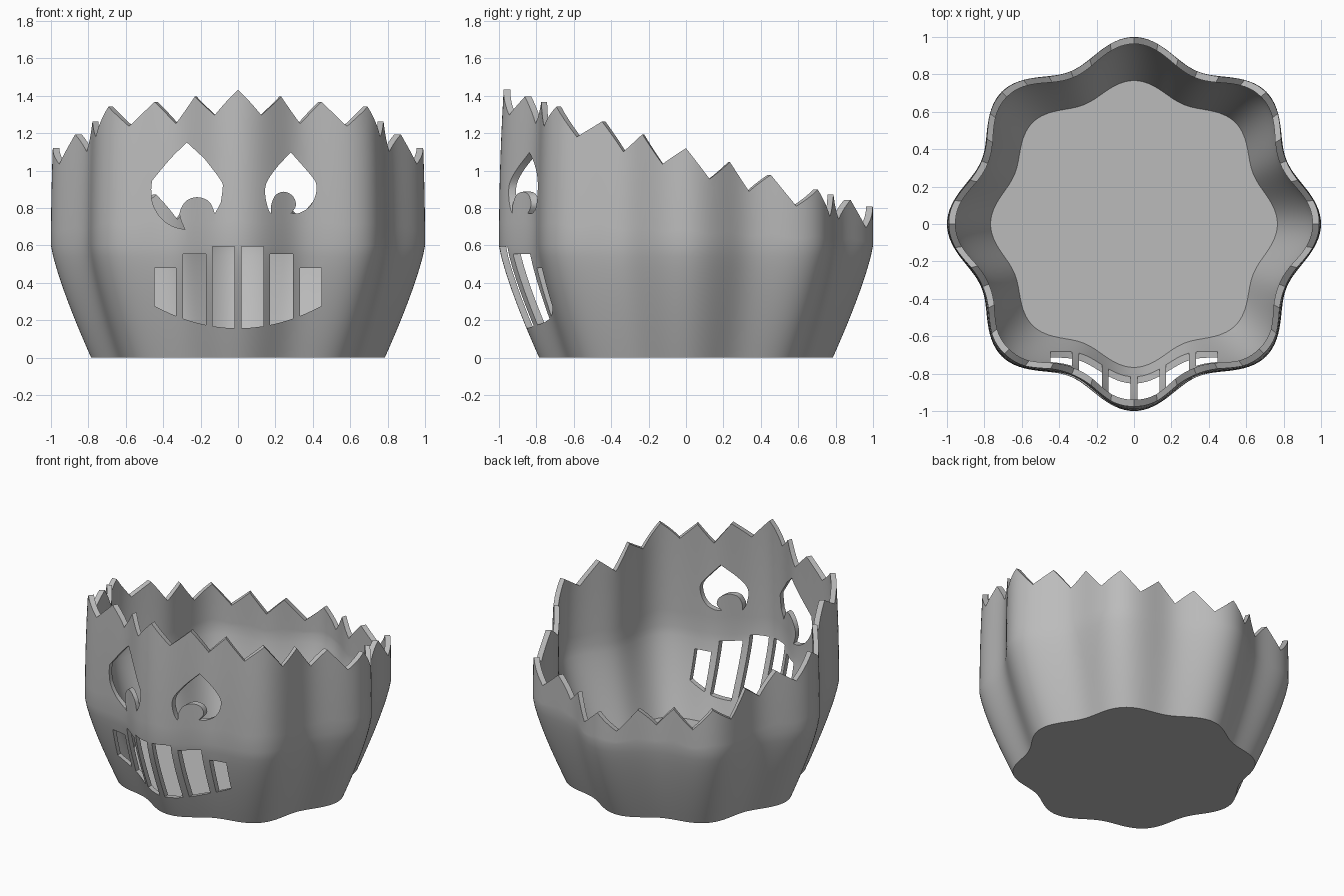
import bpy, bmesh, math

if "Cube" in bpy.data.objects:
    bpy.data.objects.remove(bpy.data.objects["Cube"])

LOBES, TEETH, STEPS = 8, 24, 10
WALL, FLOOR, SHOULDER = 0.036, 0.04, 0.6
COLUMNS = TEETH * STEPS

grey = bpy.data.materials.new("plain grey")
grey.use_nodes = True
grey.diffuse_color = (0.5, 0.5, 0.5, 1)
grey.node_tree.nodes["Principled BSDF"].inputs["Base Color"].default_value = (0.5, 0.5, 0.5, 1)


def radius(angle, z):
    """Lobed outer radius: flared below the shoulder, nearly upright above."""
    if z < SHOULDER:
        t = 1 - z / SHOULDER
        r = 1 - 0.215 * t ** 1.25
        depth = 0.058 - 0.012 * t
    else:
        r = 1 - 0.025 * ((z - SHOULDER) / 0.83) ** 2
        depth = 0.058
    return r * (1 - depth * (1 - math.cos(LOBES * angle)))


def rim_height(index, y):
    """Sloping rim with pointed teeth."""
    t = (index % STEPS) / STEPS
    return 1.12 - 0.315 * y - 0.125 * (1 - abs(2 * t - 1))


def make_object(name, bm):
    bmesh.ops.recalc_face_normals(bm, faces=bm.faces)
    mesh = bpy.data.meshes.new(name)
    bm.to_mesh(mesh)
    bm.free()
    mesh.materials.append(grey)
    obj = bpy.data.objects.new(name, mesh)
    bpy.context.collection.objects.link(obj)
    return obj


def make_basket():
    bm = bmesh.new()
    loops = []
    for i in range(COLUMNS):
        a = -math.pi / 2 + 2 * math.pi * i / COLUMNS
        top = rim_height(i, math.sin(a) * radius(a, 1))
        section = []
        for start, offset in ((0, 0), (FLOOR, WALL)):
            heights = [start + (SHOULDER - start) * k / 10 for k in range(10)]
            heights += [SHOULDER + (top - SHOULDER) * k / 6 for k in range(7)]
            side = [(radius(a, z) - offset, z) for z in heights]
            section += side[::-1] if offset else side
        loops.append([bm.verts.new((r * math.cos(a), r * math.sin(a), z)) for r, z in section])
    for i, loop in enumerate(loops):
        nxt = loops[(i + 1) % COLUMNS]
        for j in range(len(loop) - 1):
            bm.faces.new((loop[j], nxt[j], nxt[j + 1], loop[j + 1]))
    # underside and inner floor
    bm.faces.new([loop[0] for loop in loops])
    bm.faces.new([loop[-1] for loop in loops])
    return make_object("basket", bm)


def smooth_path(points, steps=5):
    """Open curve through the points."""
    out = []
    for i in range(len(points) - 1):
        p = [points[max(0, min(len(points) - 1, i + k))] for k in (-1, 0, 1, 2)]
        for s in range(steps):
            t = s / steps
            out.append(tuple(0.5 * (2 * b + (c - a) * t + (2 * a - 5 * b + 4 * c - d) * t * t
                             + (3 * b - a - 3 * c + d) * t ** 3) for a, b, c, d in zip(*p)))
    return out + [points[-1]]


def cut(target, name, outline):
    """Cut an outline straight through the front wall."""
    bm = bmesh.new()
    near = [bm.verts.new((x, -1.2, z)) for x, z in outline]
    far = [bm.verts.new((x, -0.4, z)) for x, z in outline]
    bm.faces.new(near)
    bm.faces.new(far)
    for i in range(len(near)):
        j = (i + 1) % len(near)
        bm.faces.new((near[i], near[j], far[j], far[i]))
    cutter = make_object(name, bm)
    mod = target.modifiers.new(name, "BOOLEAN")
    mod.operation, mod.solver, mod.object = "DIFFERENCE", "EXACT", cutter
    return cutter


basket = make_basket()
cutters = []

# mouth slots under a curved lower lip
for side in (-1, 1):
    for inner, outer, top in ((0.02, 0.137, 0.593), (0.172, 0.293, 0.555), (0.332, 0.447, 0.48)):
        xs = [inner + (outer - inner) * k / 4 for k in range(5)]
        lip = [(side * x, 0.157 + 0.6 * x * x) for x in xs]
        cutters.append(cut(basket, "mouth_cutter", lip + [(side * outer, top), (side * inner, top)]))

# right eye: drop with a crescent lower edge around the pupil
right_eye = smooth_path([(-0.273, 1.15), (-0.36, 1.065), (-0.46, 0.945)])
right_eye += smooth_path([(-0.464, 0.9), (-0.455, 0.82), (-0.41, 0.745), (-0.35, 0.703), (-0.283, 0.685)])
right_eye += smooth_path([(-0.3, 0.72), (-0.312, 0.775), (-0.28, 0.835), (-0.22, 0.858), (-0.155, 0.835), (-0.123, 0.77)])
right_eye += smooth_path([(-0.092, 0.83), (-0.083, 0.9), (-0.09, 0.945), (-0.18, 1.065)])
cutters.append(cut(basket, "right_eye_cutter", right_eye))

# left eye: smaller, with the crescent on the other side
left_eye = smooth_path([(0.283, 1.097), (0.21, 1.02), (0.155, 0.94), (0.145, 0.88), (0.157, 0.81), (0.175, 0.77)])
left_eye += smooth_path([(0.178, 0.82), (0.2, 0.868), (0.245, 0.887), (0.292, 0.865), (0.31, 0.815), (0.283, 0.77)])
left_eye += smooth_path([(0.32, 0.77), (0.375, 0.8), (0.412, 0.86), (0.416, 0.935), (0.36, 1.01)])
cutters.append(cut(basket, "left_eye_cutter", left_eye))

# apply the cuts, then remove the cutters
bpy.context.view_layer.update()
cut_mesh = bpy.data.meshes.new_from_object(basket.evaluated_get(bpy.context.evaluated_depsgraph_get()))
basket.modifiers.clear()
basket.data = cut_mesh
for cutter in cutters:
    bpy.data.objects.remove(cutter)

bpy.ops.object.select_all(action="DESELECT")
basket.select_set(True)
bpy.context.view_layer.objects.active = basket
bpy.ops.object.shade_smooth_by_angle(angle=math.radians(30))
